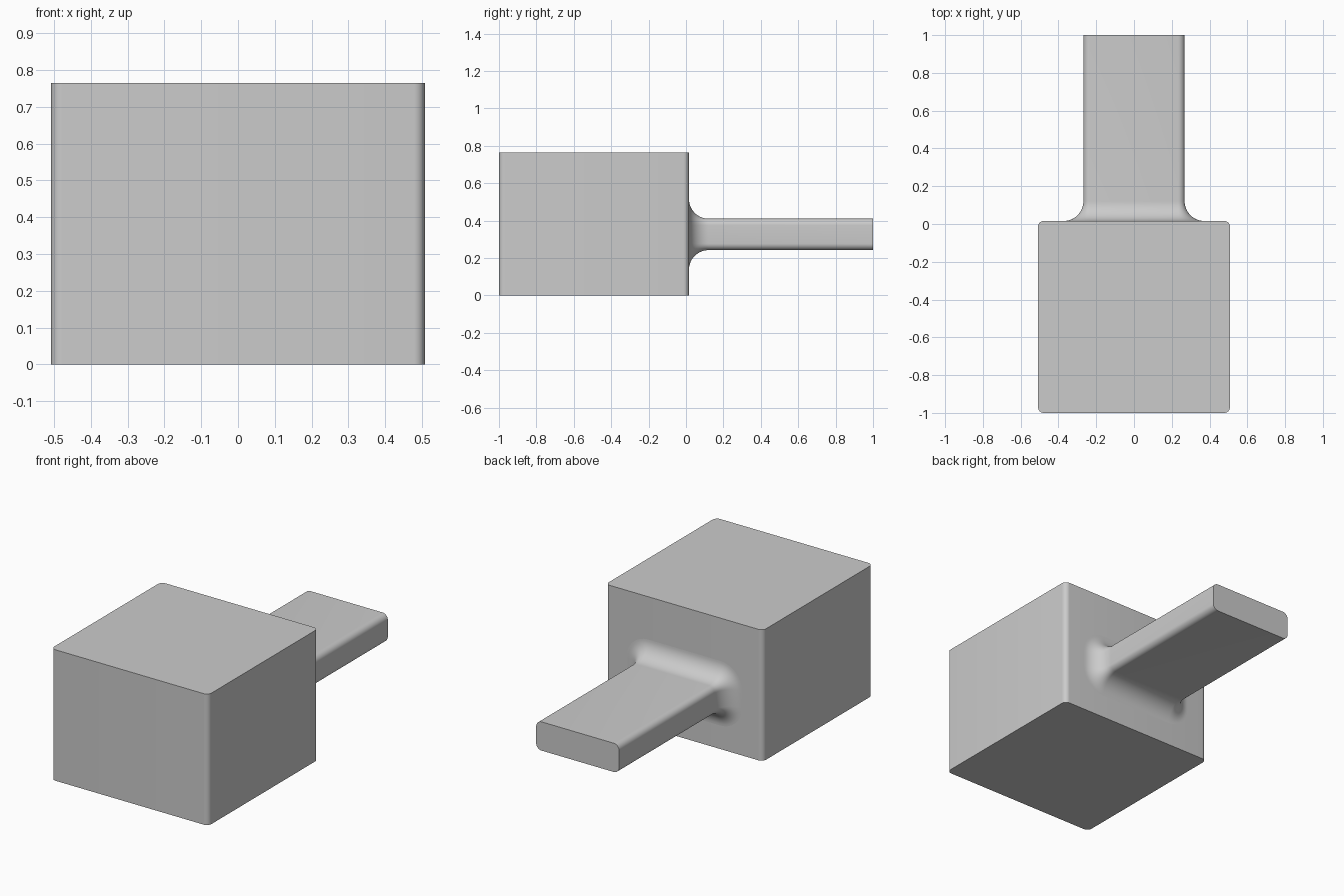
import bpy
import bmesh
from math import sin, cos, pi, radians
from mathutils import Vector

if "Cube" in bpy.data.objects:
    bpy.data.objects.remove(bpy.data.objects["Cube"])

grey = bpy.data.materials.new("plain grey")
grey.use_nodes = True
colour = (0.6, 0.6, 0.6, 1)
grey.diffuse_color = colour
grey.node_tree.nodes["Principled BSDF"].inputs["Base Color"].default_value = colour


def rounded_rect(half_u, half_v, radius, steps=8):
    """Outline of a rectangle with rounded corners, counter-clockwise."""
    points = []
    for corner, (su, sv) in enumerate([(1, 1), (-1, 1), (-1, -1), (1, -1)]):
        for i in range(steps + 1):
            a = (corner + i / steps) * pi / 2
            points.append((su * (half_u - radius) + radius * cos(a),
                           sv * (half_v - radius) + radius * sin(a)))
    return points


def loft(name, rings, cap_start=True):
    """Skin equal-length rings of points, closing the ends."""
    bm = bmesh.new()
    loops = [[bm.verts.new(p) for p in ring] for ring in rings]
    n = len(loops[0])
    for a, b in zip(loops, loops[1:]):
        for i in range(n):
            j = (i + 1) % n
            bm.faces.new((a[i], a[j], b[j], b[i]))
    if cap_start:
        bm.faces.new(loops[0][::-1])
    bm.faces.new(loops[-1])
    bmesh.ops.recalc_face_normals(bm, faces=bm.faces)
    mesh = bpy.data.meshes.new(name)
    bm.to_mesh(mesh)
    bm.free()
    mesh.materials.append(grey)
    obj = bpy.data.objects.new(name, mesh)
    bpy.context.collection.objects.link(obj)
    bpy.ops.object.select_all(action="DESELECT")
    obj.select_set(True)
    bpy.context.view_layer.objects.active = obj
    bpy.ops.object.shade_smooth_by_angle(angle=radians(30))
    return obj


# Block with rounded upright edges
back, height = 0.016, 0.765
half_depth = (back + 1) / 2
outline = rounded_rect(0.508, half_depth, 0.03)
loft("block", [[Vector((u, v + back - half_depth, z)) for u, v in outline]
               for z in (0, height)])

# Flat arm, flaring into the block with a round fillet
fillet, edge = 0.105, 0.035
half_w, half_h, mid_z = 0.268, 0.084, 0.326
sections = []
for i in range(17):
    a = i / 16 * pi / 2
    sections.append((back + fillet * (1 - cos(a)), fillet * (1 - sin(a))))
sections.append((1.0, 0.0))
rings = []
for y, grow in sections:
    ring = rounded_rect(half_w + grow, half_h + grow, edge + grow)
    rings.append([Vector((u, y, mid_z + v)) for u, v in ring])
rings[0], first = rings[0], rings[0]
loft("arm", rings, cap_start=False)
